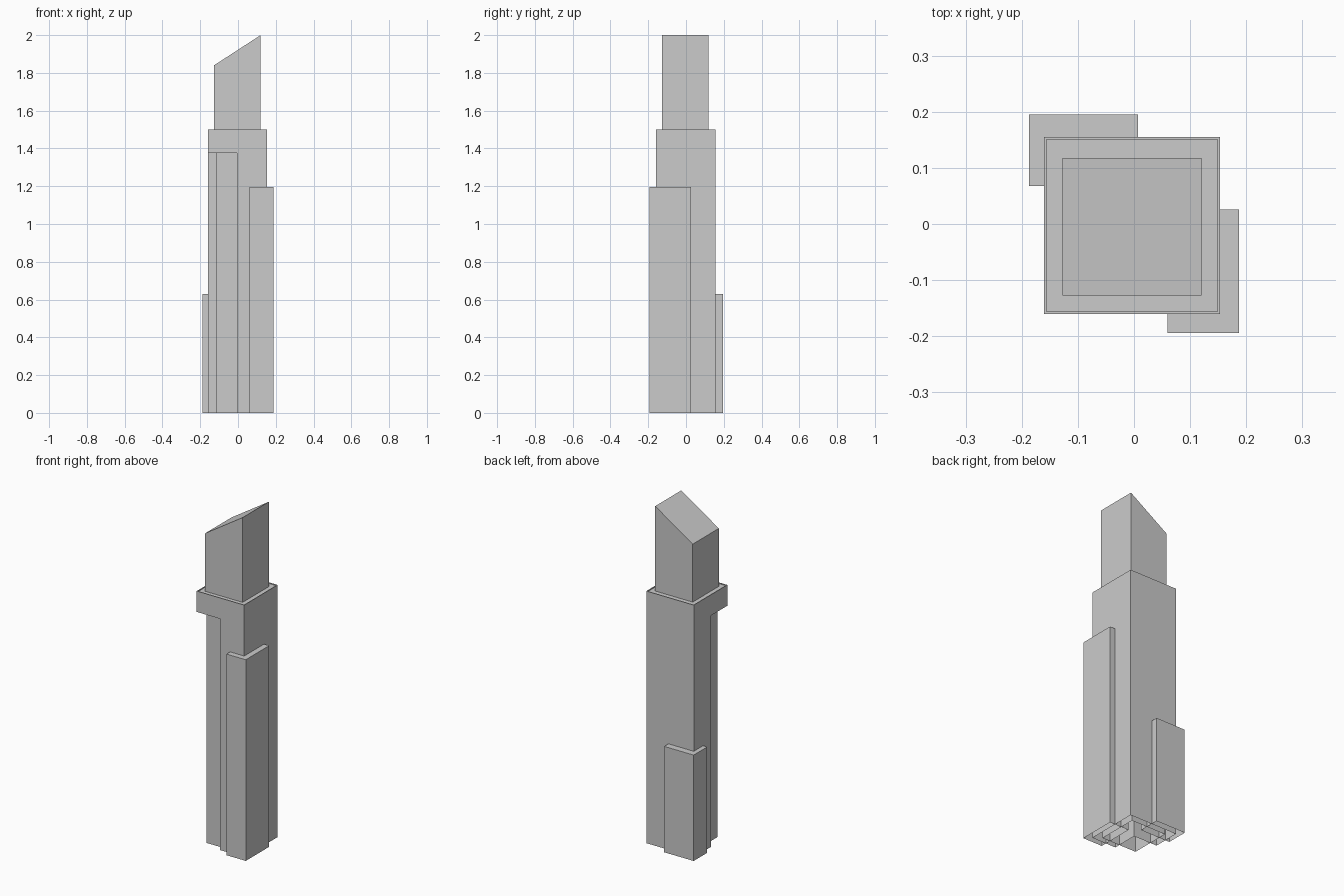
import bpy, bmesh

if "Cube" in bpy.data.objects:
    bpy.data.objects.remove(bpy.data.objects["Cube"])


def prism(name, outline, z0, z1, floor=False, roof=True):
    """Extrude an XY outline upwards; z1 may be a function of x for sloped tops."""
    top = z1 if callable(z1) else (lambda x: z1)
    bm = bmesh.new()
    lo = [bm.verts.new((x, y, z0)) for x, y in outline]
    hi = [bm.verts.new((x, y, top(x))) for x, y in outline]
    n = len(outline)
    for i in range(n):
        j = (i + 1) % n
        bm.faces.new((lo[i], lo[j], hi[j], hi[i]))
    roof_face = bm.faces.new(hi) if roof else None
    if floor:
        bm.faces.new(lo[::-1])
    bm.normal_update()
    mesh = bpy.data.meshes.new(name)
    ob = bpy.data.objects.new(name, mesh)
    bpy.context.collection.objects.link(ob)
    bm.to_mesh(mesh)
    bm.free()
    return ob


def rect(x0, x1, y0, y1):
    return [(x0, y0), (x1, y0), (x1, y1), (x0, y1)]


X0, X1, Y0, Y1 = -0.16, 0.153, -0.16, 0.155
NOTCH, NOTCH_TOP, ROOF = -0.005, 1.376, 1.5

# Main shaft with its front left corner cut away, open underneath
shaft = [(NOTCH, Y0), (X1, Y0), (X1, Y1), (X0, Y1), (X0, NOTCH), (NOTCH, NOTCH)]
prism("main_shaft", shaft, 0, NOTCH_TOP, roof=False)

# Core column exposed in the cut corner
prism("core_column", rect(-0.117, 0.11, -0.127, 0.115), 0, NOTCH_TOP, roof=False)

# Overhanging upper storey with a thin sunken roof
crown = prism("upper_storey", rect(X0, X1, Y0, Y1), NOTCH_TOP, ROOF, floor=True)
bm = bmesh.new()
bm.from_mesh(crown.data)
roof = max(bm.faces, key=lambda f: f.calc_center_median().z)
bmesh.ops.inset_region(bm, faces=[roof], thickness=0.006)
rim_inner = list(roof.verts)
sunk = bmesh.ops.extrude_discrete_faces(bm, faces=[roof])["faces"][0]
for v in sunk.verts:
    v.co.z -= 0.005
bmesh.ops.recalc_face_normals(bm, faces=bm.faces)
bm.to_mesh(crown.data)
bm.free()

# Slant-topped tower head
prism("slanted_head", rect(-0.127, 0.12, -0.127, 0.118), ROOF - 0.005,
      lambda x: 1.84 + (x + 0.127) / 0.247 * 0.16)

# Corner wings, open underneath
prism("front_right_wing", rect(0.06, 0.187, -0.194, 0.026), 0, 1.197)
prism("back_left_wing", rect(-0.187, 0.007, 0.068, 0.195), 0, 0.63)
